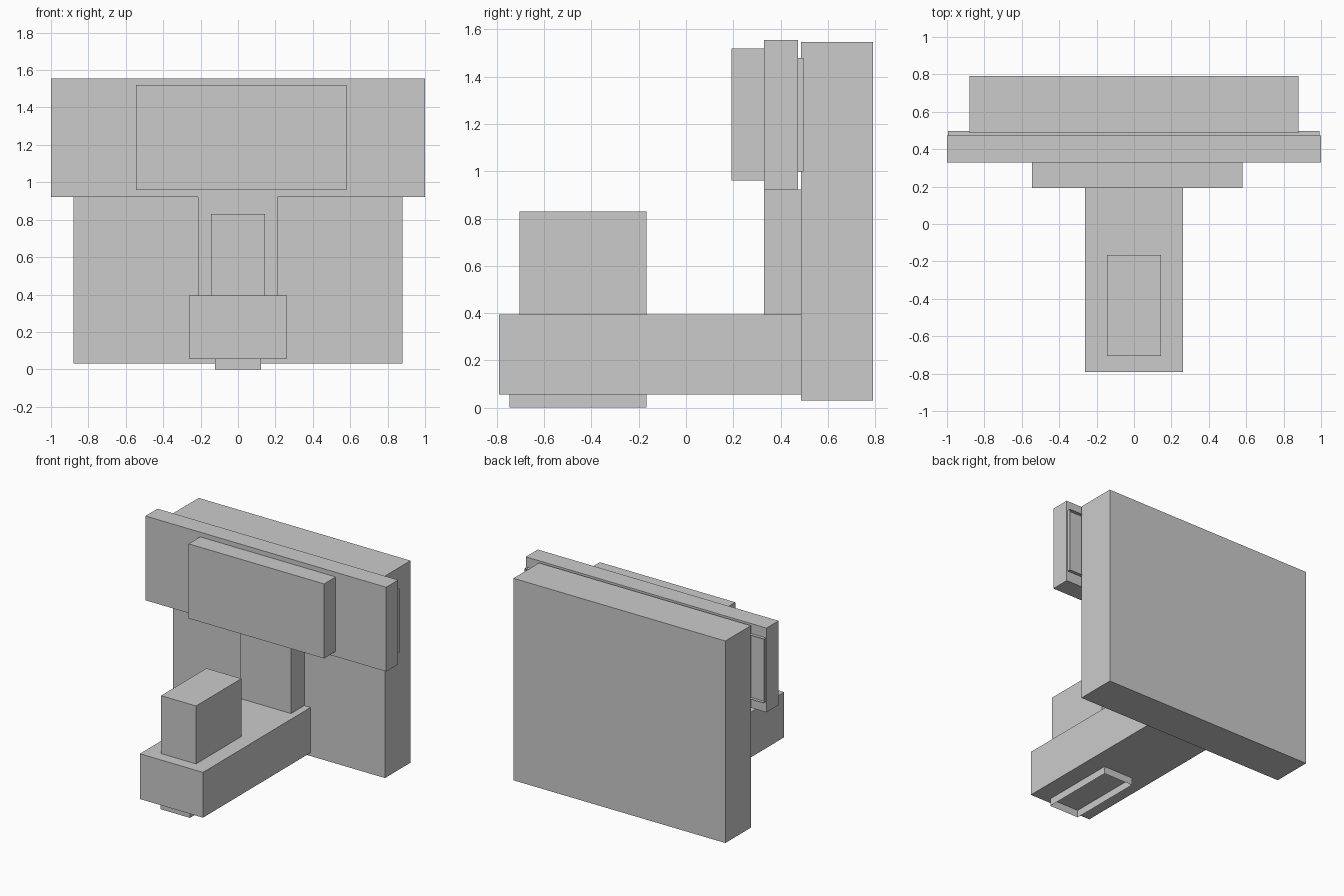
import bpy
import bmesh
from mathutils import Vector

if "Cube" in bpy.data.objects:
    bpy.data.objects.remove(bpy.data.objects["Cube"])


def box(name, x, y, z, open_sides=()):
    """Box spanning the given ranges; faces along open_sides are left out."""
    bm = bmesh.new()
    bmesh.ops.create_cube(bm, size=1)
    for v in bm.verts:
        v.co = [r[0] + (c + 0.5) * (r[1] - r[0]) for c, r in zip(v.co, (x, y, z))]
    bm.normal_update()
    gaps = [f for f in bm.faces
            if any(f.normal.dot(Vector(d)) > 0.9 for d in open_sides)]
    bmesh.ops.delete(bm, geom=gaps, context='FACES_ONLY')
    mesh = bpy.data.meshes.new(name)
    bm.to_mesh(mesh)
    bm.free()
    obj = bpy.data.objects.new(name, mesh)
    bpy.context.collection.objects.link(obj)
    return obj


# Large rear slab
box("back_panel", (-0.88, 0.88), (0.487, 0.79), (0.03, 1.547))

# Forward arm with the block on top of it
box("base_beam", (-0.262, 0.262), (-0.79, 0.487), (0.055, 0.395))
box("top_block", (-0.145, 0.145), (-0.705, -0.167), (0.395, 0.83))

# Thin-walled foot rim, open below
box("foot_rim", (-0.122, 0.124), (-0.747, -0.167), (0, 0.055),
    [(0, 0, -1), (0, 0, 1)])

# Post carrying the upper plates
box("post", (-0.214, 0.21), (0.33, 0.487), (0.395, 0.922))
box("upper_plate", (-1, 1), (0.33, 0.473), (0.922, 1.555))
box("front_plate", (-0.545, 0.58), (0.193, 0.33), (0.96, 1.52))

# Thin-walled rim on the rear of the upper plate, open to the back
box("plate_rear_rim", (-0.994, 0.992), (0.473, 0.497), (1.0, 1.48),
    [(0, -1, 0), (0, 1, 0)])
